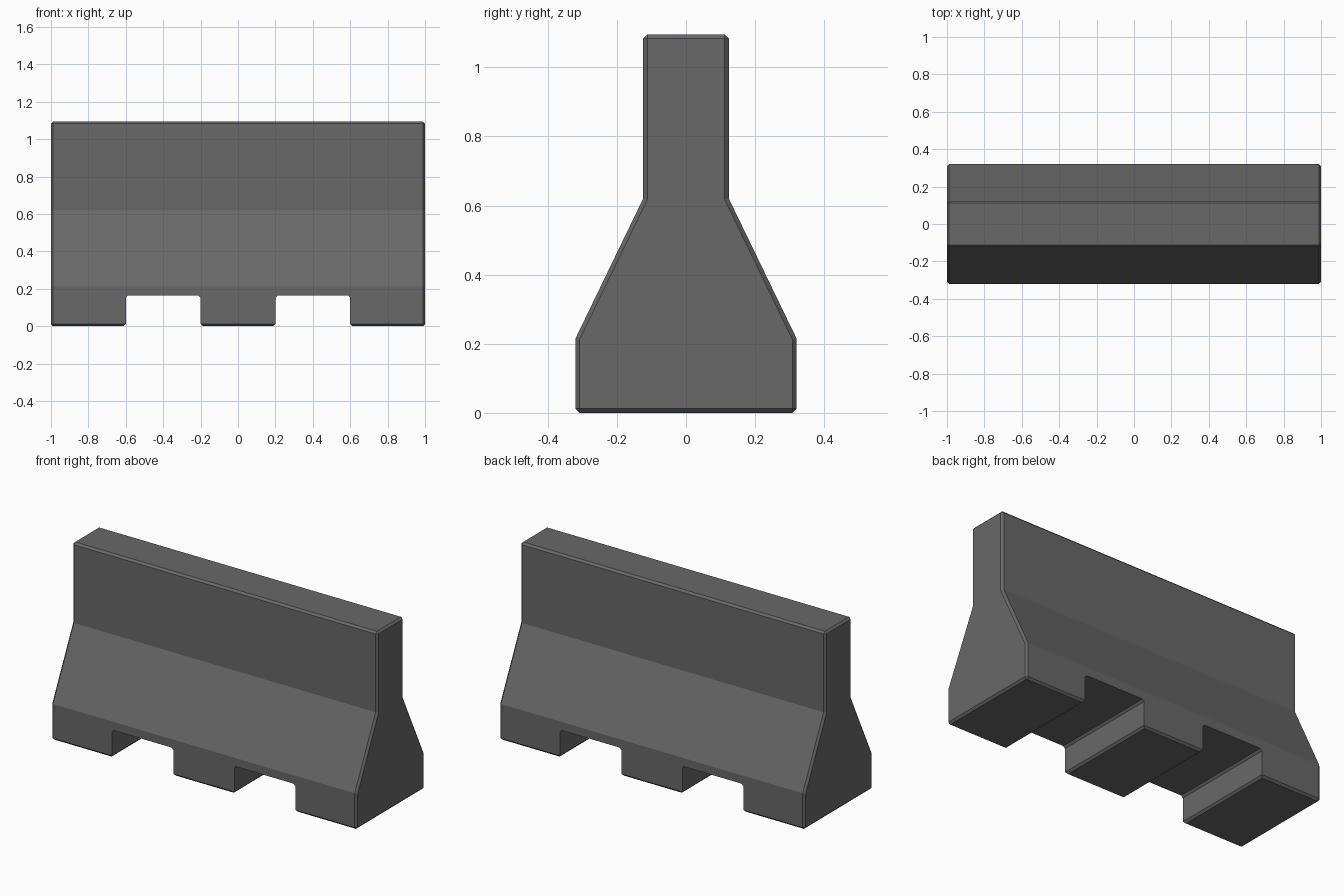
import bpy, bmesh, math

cube = bpy.data.objects.get("Cube")
if cube:
    bpy.data.objects.remove(cube, do_unlink=True)

LENGTH, HEIGHT = 1.0, 1.095          # half length, full height
BASE, WALL = 0.32, 0.124             # half depths of foot and upper wall
FOOT_TOP, SLOPE_TOP = 0.215, 0.62
NOTCH_TOP, CHAMFER = 0.165, 0.012

# Concrete material
concrete = bpy.data.materials.new("concrete grey")
concrete.use_nodes = True
grey = (0.14, 0.14, 0.14, 1)
concrete.diffuse_color = grey
shader = concrete.node_tree.nodes["Principled BSDF"]
shader.inputs["Base Color"].default_value = grey
shader.inputs["Roughness"].default_value = 0.9

# Front outline with two notches for forklift tines
outline = [(-LENGTH, HEIGHT), (-LENGTH, 0)]
for left in (-0.6, 0.2):
    right = left + 0.4
    outline += [(left, 0), (left, NOTCH_TOP), (right, NOTCH_TOP), (right, 0)]
outline += [(LENGTH, 0), (LENGTH, HEIGHT)]

bm = bmesh.new()
front = bm.faces.new([bm.verts.new((x, -BASE, z)) for x, z in outline])
block = bmesh.ops.extrude_face_region(bm, geom=[front], use_keep_orig=True)
for v in block["geom"]:
    if isinstance(v, bmesh.types.BMVert):
        v.co.y = BASE

# Cut at the slope heights, then pinch the upper wall
for z in (FOOT_TOP, SLOPE_TOP):
    bmesh.ops.bisect_plane(bm, geom=bm.verts[:] + bm.edges[:] + bm.faces[:],
                           plane_co=(0, 0, z), plane_no=(0, 0, 1))
for v in bm.verts:
    if v.co.z > SLOPE_TOP - 0.01:
        v.co.y = math.copysign(WALL, v.co.y)
bmesh.ops.recalc_face_normals(bm, faces=bm.faces)
bmesh.ops.dissolve_limit(bm, angle_limit=math.radians(1),
                         verts=bm.verts, edges=bm.edges)


def notch_mouth(edge):
    """True for the edges where a notch opens through the front or back."""
    a, b = (v.co for v in edge.verts)
    mid = (a + b) / 2
    return (abs(mid.y) > BASE - 0.01 and abs(mid.x) < LENGTH - 0.1
            and 0.01 < mid.z < FOOT_TOP - 0.01)


# Chamfer the sharp edges
sharp = [e for e in bm.edges
         if e.calc_face_angle(0) > math.radians(40) and not notch_mouth(e)]
bmesh.ops.bevel(bm, geom=sharp, offset=CHAMFER, segments=1,
                affect='EDGES', clamp_overlap=True)
bmesh.ops.recalc_face_normals(bm, faces=bm.faces)

mesh = bpy.data.meshes.new("road_barrier")
bm.to_mesh(mesh)
bm.free()
mesh.materials.append(concrete)
barrier = bpy.data.objects.new("road_barrier", mesh)
bpy.context.collection.objects.link(barrier)
